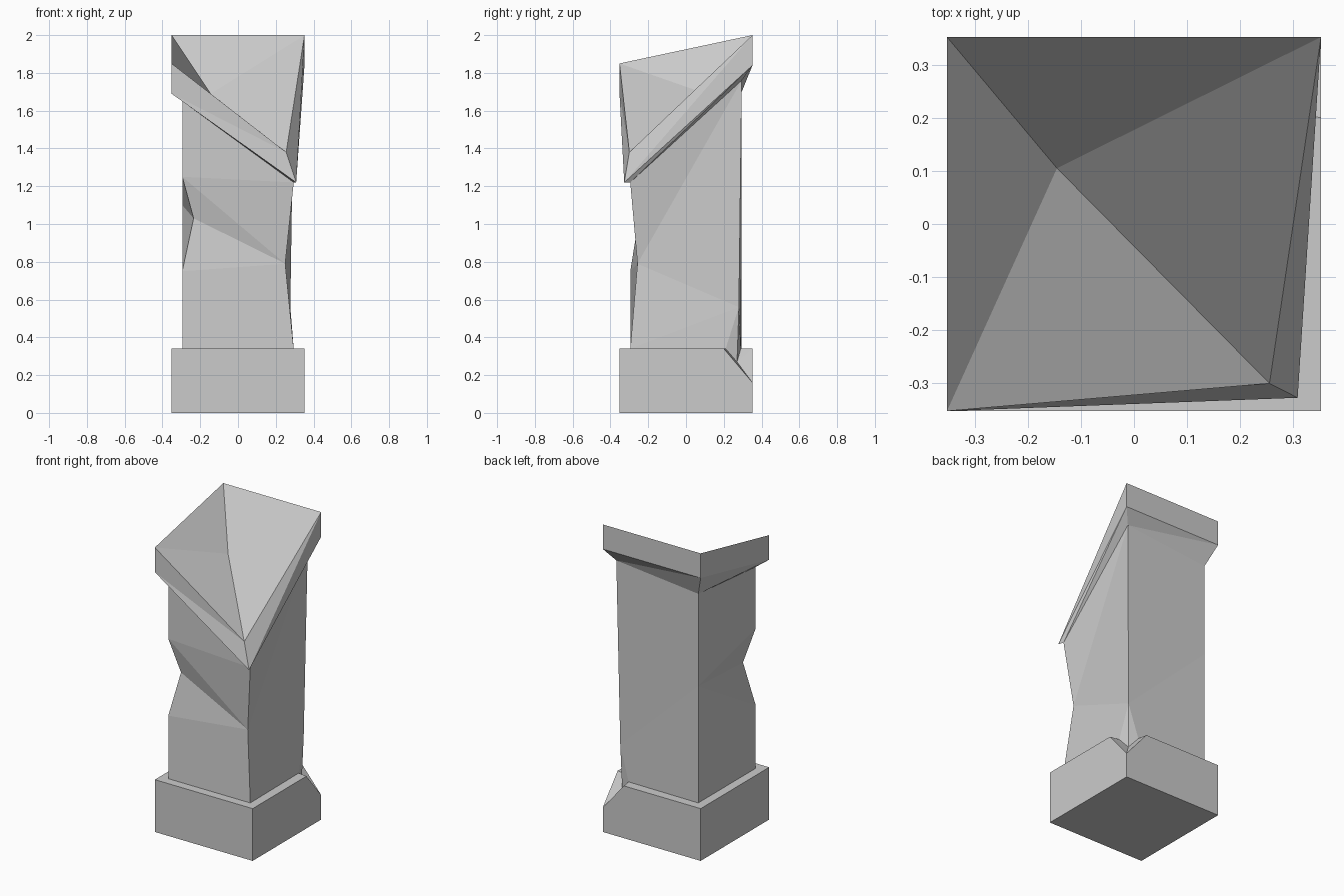
import bpy, bmesh

if "Cube" in bpy.data.objects:
    bpy.data.objects.remove(bpy.data.objects["Cube"])

R, S = 0.352, 0.295          # half width of plinth/capital and of shaft
BASE_TOP = 0.34


def square(h, *heights):
    """Corners front-left, front-right, back-right, back-left."""
    return [(x * h, y * h, z) for (x, y), z in
            zip([(-1, -1), (1, -1), (1, 1), (-1, 1)], heights)]


def build(name, points, faces):
    """Flat-faced part from named points and faces written as point names."""
    bm = bmesh.new()
    v = {}
    for f in faces:
        for key in f.split():
            if key not in v:
                v[key] = bm.verts.new(points[key])
    for f in faces:
        bm.faces.new([v[key] for key in f.split()])
    me = bpy.data.meshes.new(name)
    bm.to_mesh(me)
    bm.free()
    ob = bpy.data.objects.new(name, me)
    bpy.context.collection.objects.link(ob)
    return ob


P = {}
# plinth corners: bottom and top rings, chipped back-right corner (c1 c2 c3)
P.update(zip(("b0", "b1", "b2", "b3"), square(R, 0, 0, 0, 0)))
P.update(zip(("t0", "t1", "c2", "t3"), square(R, BASE_TOP, BASE_TOP, 0.16, BASE_TOP)))
P["c1"], P["c3"] = (R, 0.20, BASE_TOP), (0.20, R, BASE_TOP)
# shaft foot: q1 notch q3 follow the chip
P.update(zip(("s0", "s1", "notch", "s3"), square(S, BASE_TOP, BASE_TOP, 0.27, BASE_TOP)))
P["q1"], P["q3"] = (0.29, 0.21, BASE_TOP), (0.21, 0.29, BASE_TOP)
P["notch"] = (0.27, 0.27, 0.27)
# worn points along the shaft edges
P["low"], P["high"] = (-S, -S, 0.75), (-S, -S, 1.25)
P["dent"] = (-0.235, -0.25, 1.03)
P["waist"] = (0.25, -0.257, 0.79)
P["heel"] = (0.277, 0.28, 0.56)
P["spine"] = (-S, S, 1.10)
# shaft head
P.update(zip(("h0", "h1", "h2", "h3"), square(S, 1.65, 1.22, 1.76, 1.70)))
# capital: lower and upper rims, broken at the front right, sunken middle
P.update(zip(("l0", "l1", "l2", "l3"), square(R, 1.69, 1.22, 1.84, 1.84)))
P.update(zip(("u0", "u1", "u2", "u3"), square(R, 1.85, 1.38, 2.0, 2.0)))
P["l1"], P["u1"] = (0.308, -0.327, 1.22), (0.255, -0.30, 1.38)
P["sink"] = (-0.145, 0.105, 1.69)

# plinth with chipped corner
build("plinth", P, [
    "b3 b2 b1 b0", "b0 b1 t1 t0", "b1 b2 c2 c1 t1", "b2 b3 t3 c3 c2", "b3 b0 t0 t3",
    "t0 t1 s1 s0", "t1 c1 q1 s1", "c3 t3 s3 q3", "t3 t0 s0 s3",
    "c1 c2 notch", "c1 notch q1", "c2 c3 notch", "c3 q3 notch"])

# worn shaft
build("shaft", P, [
    "s0 s1 waist low", "low waist dent", "dent waist high", "high waist h1", "high h1 h0",
    "s1 q1 heel", "s1 heel waist", "waist heel h2", "waist h2 h1",
    "q1 notch heel", "notch q3 heel",
    "q3 s3 spine heel", "heel spine h3 h2",
    "s3 s0 low spine", "spine low dent", "spine dent high", "spine high h0 h3"])

# broken capital: flared underside, rim band, sunken top
capital = [f"sink u{i} u{(i + 1) % 4}" for i in range(4)]
for i in range(4):
    j = (i + 1) % 4
    for lo, hi in (("h", "l"), ("l", "u")):
        capital += [f"{lo}{i} {lo}{j} {hi}{j}", f"{lo}{i} {hi}{j} {hi}{i}"]
build("capital", P, capital)
